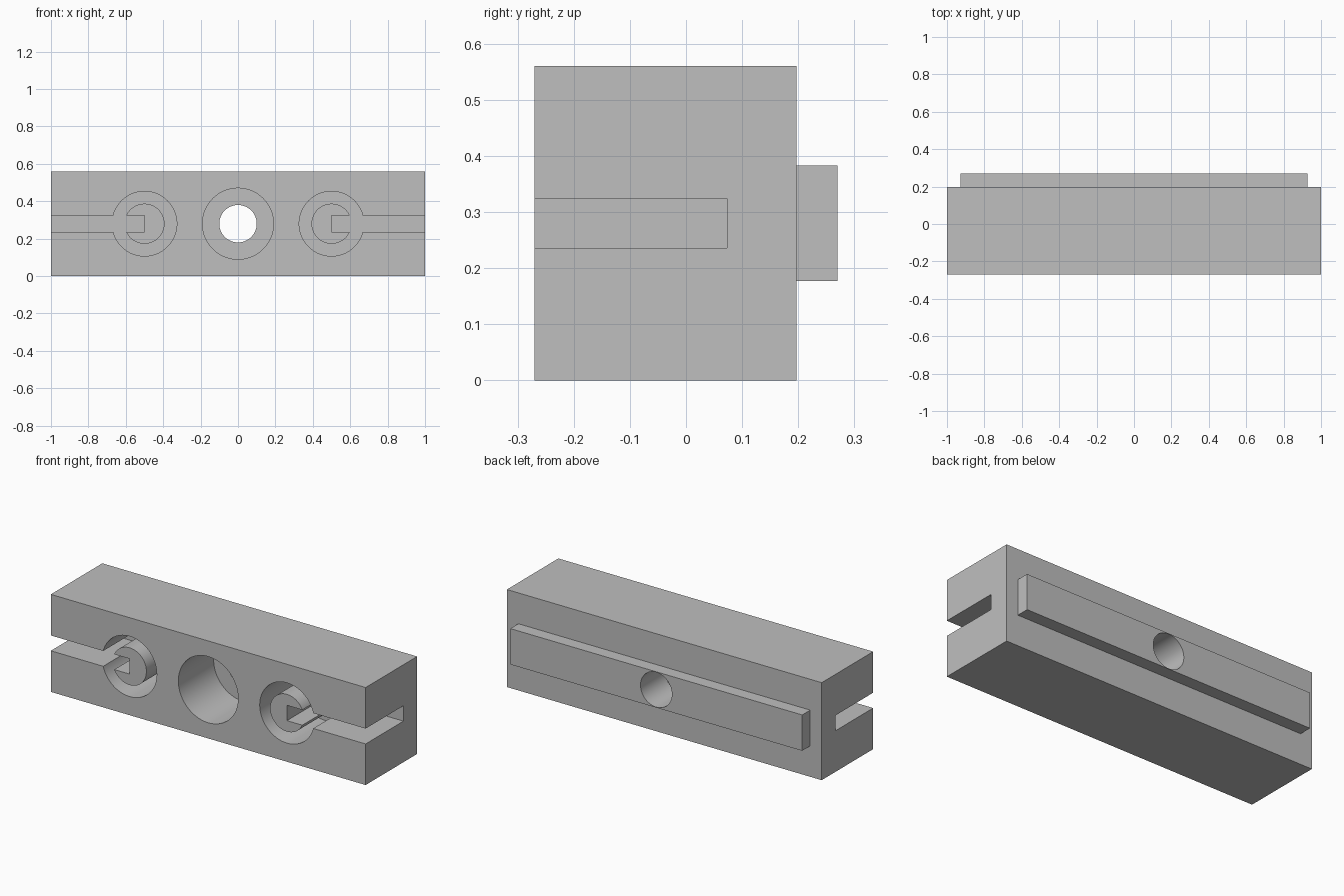
import bpy, bmesh, math
from mathutils import Matrix, Vector

cube = bpy.data.objects.get("Cube")
if cube:
    bpy.data.objects.remove(cube, do_unlink=True)

grey = bpy.data.materials.new("light grey")
grey.use_nodes = True
colour = (0.52, 0.52, 0.52, 1)
grey.diffuse_color = colour
grey.node_tree.nodes["Principled BSDF"].inputs["Base Color"].default_value = colour

FRONT, BACK, RAIL_BACK = -0.27, 0.197, 0.27
HEIGHT, MID = 0.56, 0.28
SLOT_FLOOR = 0.073
OUT = FRONT - 0.1          # cutters start in front of the body
SIDES = 96


def make_object(name, bm):
    bmesh.ops.recalc_face_normals(bm, faces=bm.faces)
    mesh = bpy.data.meshes.new(name)
    bm.to_mesh(mesh)
    bm.free()
    mesh.materials.append(grey)
    obj = bpy.data.objects.new(name, mesh)
    bpy.context.collection.objects.link(obj)
    return obj


def box(name, low, high):
    low, high = Vector(low), Vector(high)
    bm = bmesh.new()
    bmesh.ops.create_cube(bm, size=1, matrix=Matrix.Translation((low + high) / 2)
                          @ Matrix.Diagonal((*(high - low), 1)))
    return make_object(name, bm)


def bore(name, x, radius, y0, y1):
    """Solid cylinder running front to back."""
    bm = bmesh.new()
    bmesh.ops.create_cone(
        bm, cap_ends=True, segments=SIDES, radius1=radius, radius2=radius, depth=y1 - y0,
        matrix=Matrix.Translation((x, (y0 + y1) / 2, MID)) @ Matrix.Rotation(math.pi / 2, 4, 'X'))
    return make_object(name, bm)


def ring(name, x, inner, outer, y0, y1):
    """Thick tube running front to back."""
    bm = bmesh.new()
    loops = []
    for r, y in ((inner, y0), (outer, y0), (outer, y1), (inner, y1)):
        loops.append([bm.verts.new((x + r * math.cos(a), y, MID + r * math.sin(a)))
                      for a in (2 * math.pi * i / SIDES for i in range(SIDES))])
    for k in range(4):
        a, b = loops[k], loops[(k + 1) % 4]
        for i in range(SIDES):
            j = (i + 1) % SIDES
            bm.faces.new((a[i], a[j], b[j], b[i]))
    return make_object(name, bm)


def cut(target, cutters):
    """Subtract each cutter, then keep only the finished mesh."""
    for cutter in cutters:
        mod = target.modifiers.new("cut", 'BOOLEAN')
        mod.operation = 'DIFFERENCE'
        mod.solver = 'EXACT'
        mod.object = cutter
        cutter.hide_render = True
    bpy.context.view_layer.update()
    evaluated = target.evaluated_get(bpy.context.evaluated_depsgraph_get())
    mesh = bpy.data.meshes.new_from_object(evaluated)
    target.modifiers.clear()
    target.data = mesh
    for cutter in cutters:
        bpy.data.objects.remove(cutter, do_unlink=True)


# Main block, with a counterbored hole and a ring groove and slot on each side
block = box("block", (-1, FRONT, 0), (1, BACK, HEIGHT))
cutters = [bore("counterbore_cutter", 0, 0.19, OUT, 0.05),
           bore("hole_cutter", 0, 0.1, OUT, RAIL_BACK + 0.1)]
for side in (-1, 1):
    ends = sorted((side * 0.5, side * 1.1))
    cutters.append(ring("groove_cutter", side * 0.5, 0.107, 0.173, OUT, SLOT_FLOOR))
    cutters.append(box("slot_cutter", (ends[0], OUT, 0.236), (ends[1], SLOT_FLOOR, 0.324)))
cut(block, cutters)

# Raised rail along the back, pierced by the same hole
rail = box("back_rail", (-0.927, BACK, 0.177), (0.927, RAIL_BACK, 0.383))
cut(rail, [bore("rail_hole_cutter", 0, 0.1, 0, RAIL_BACK + 0.1)])

# Smooth the round walls, keep the machined edges crisp
for obj in (block, rail):
    bpy.ops.object.select_all(action='DESELECT')
    obj.select_set(True)
    bpy.context.view_layer.objects.active = obj
    bpy.ops.object.shade_smooth_by_angle(angle=math.radians(30))
